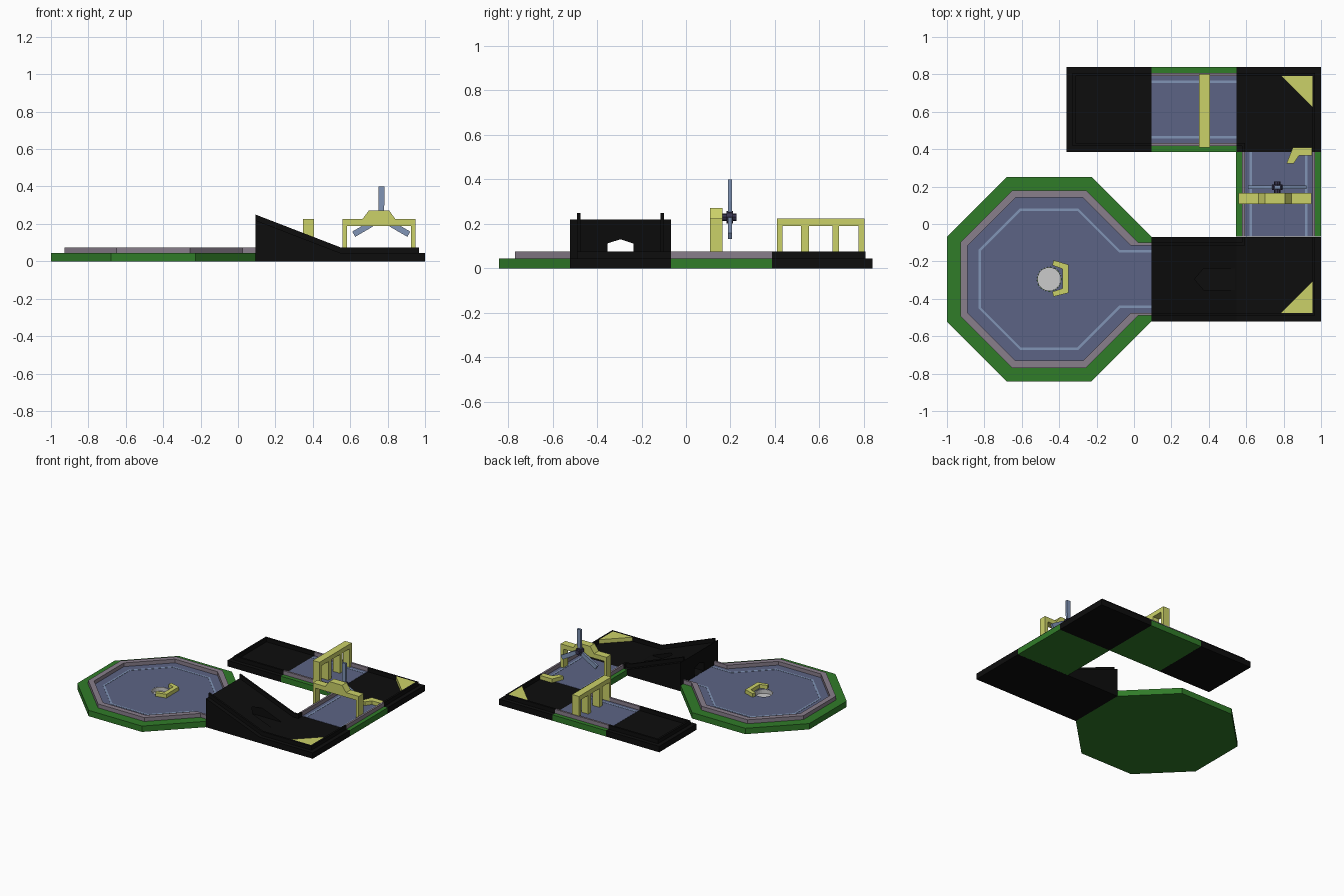
import bpy, bmesh, math

if "Cube" in bpy.data.objects:
    bpy.data.objects.remove(bpy.data.objects["Cube"])

def mat(name, r, g, b):
    m = bpy.data.materials.new(name)
    m.diffuse_color = (r, g, b, 1)
    m.use_nodes = True
    m.node_tree.nodes["Principled BSDF"].inputs["Base Color"].default_value = m.diffuse_color
    return m

GREEN = mat("green", .03, .20, .022)
BLUE = mat("floor_blue", .107, .127, .235)
STRIPE = mat("stripe_blue", .22, .30, .47)
WALL = mat("wall_grey", .25, .21, .26)
YELLOW = mat("yellow", .60, .64, .14)
BLACK = mat("black", .004, .004, .004)
DARK = mat("hub_dark", .04, .035, .08)

def prism(name, pts, a, b, m=None, axis='z'):
    """Extrude a 2D outline from a to b along an axis."""
    place = {'z': lambda u, v, w: (u, v, w), 'y': lambda u, v, w: (u, w, v),
             'x': lambda u, v, w: (w, u, v)}[axis]
    bm = bmesh.new()
    lo = [bm.verts.new(place(u, v, a)) for u, v in pts]
    hi = [bm.verts.new(place(u, v, b)) for u, v in pts]
    bm.faces.new(lo)
    bm.faces.new(hi)
    n = len(pts)
    for i in range(n):
        bm.faces.new((lo[i], lo[(i + 1) % n], hi[(i + 1) % n], hi[i]))
    bmesh.ops.recalc_face_normals(bm, faces=bm.faces)
    me = bpy.data.meshes.new(name)
    bm.to_mesh(me)
    bm.free()
    ob = bpy.data.objects.new(name, me)
    bpy.context.collection.objects.link(ob)
    if m:
        me.materials.append(m)
    return ob

def rect(x0, y0, x1, y1):
    return [(x0, y0), (x1, y0), (x1, y1), (x0, y1)]

def circle(cx, cy, r, n):
    return [(cx + r * math.cos(2 * math.pi * i / n), cy + r * math.sin(2 * math.pi * i / n)) for i in range(n)]

def cut(ob, cutter):
    mod = ob.modifiers.new("cut", 'BOOLEAN')
    mod.operation = 'DIFFERENCE'
    mod.solver = 'EXACT'
    mod.object = cutter
    cutter.hide_render = True
    cutter.hide_viewport = True
    cutter.display_type = 'WIRE'

T, H = .4535, .2267              # tile size and half size
CX, CY = -.4535, -.295           # octagon centre
X0, X1, X2, X3 = -.1335, .32, .7733, .0933
YT, YM = .6125, .159             # rows of tiles
WO, WI, SO, SI = .195, .18, .155, .142   # wall and stripe offsets
Z, ZF, ZS, ZW = .045, .0465, .048, .075  # base, floor, stripe, wall tops

# octagon hole area
K = math.tan(math.pi / 8)

def octagon(a):
    return [(CX + p * a, CY + q * a) for p, q in
            [(1, K), (K, 1), (-K, 1), (-1, K), (-1, -K), (-K, -1), (K, -1), (1, -K)]]

def open_band(ao, ho, ai, hi):
    def path(a, h):
        return [(X3, CY + h), (CX + a * (1 + K) - h, CY + h)] + octagon(a)[1:7] + \
               [(CX + a * (1 + K) - h, CY - h), (X3, CY - h)]
    return path(ao, ho) + path(ai, hi)[::-1]

base = prism("octagon_base", octagon(.5465), 0, Z, GREEN)
oc = octagon(.437)
floor = prism("octagon_floor", [(X3, CY + WI)] + oc + [(X3, CY - WI)], Z - .005, ZF, BLUE)
prism("octagon_wall", open_band(.475, WO, .436, WI), Z, ZW, WALL)
prism("octagon_stripe", open_band(.378, SO, .365, SI), Z, ZS, STRIPE)

# sunken cup
cup_cut = prism("cup_cutter", circle(CX, CY, .065, 24), .012, .1)
cut(base, cup_cut)
cut(floor, cup_cut)
cup = prism("cup_liner", circle(CX, CY, .0645, 24), .013, ZF - .001)
cup_cut2 = prism("cup_inner_cutter", circle(CX, CY, .061, 24), .016, .1)
cut(cup, cup_cut2)

# bracket guarding the cup
prism("cup_guard", [(-.43, -.193), (-.35, -.218), (-.35, -.368), (-.43, -.388), (-.437, -.362),
                    (-.383, -.345), (-.383, -.24), (-.437, -.22)], Z, ZW, YELLOW)

# straight lanes
def straight(name, cx, cy, along_x):
    def strip(part, o0, o1, z0, z1, m):
        r = rect(cx - H, cy + o0, cx + H, cy + o1) if along_x else rect(cx + o0, cy - H, cx + o1, cy + H)
        prism(f"{name}_{part}", r, z0, z1, m)
    strip("base", -H, H, 0, Z, GREEN)
    strip("floor", -WI, WI, Z - .005, ZF, BLUE)
    for s, side in ((-1, "low"), (1, "high")):
        strip(f"wall_{side}", s * WI, s * WO, Z, ZW, WALL)
        strip(f"stripe_{side}", s * SI, s * SO, Z, ZS, STRIPE)

straight("windmill_lane", X2, YM, False)
straight("gate_lane", X1, YT, True)

# black corner tiles with deflector wedges
def corner(name, cx, cy, s):
    prism(f"{name}_base", rect(cx - H, cy - H, cx + H, cy + H), 0, Z, BLACK)
    def at(pts):
        return [(cx + u, cy + s * v) for u, v in pts]
    prism(f"{name}_wall", at([(-H, WO), (WO, WO), (WO, -H), (WI, -H), (WI, WI), (-H, WI)]), Z, ZW, BLACK)
    prism(f"{name}_inner_wall", at([(-H, -WO), (-WO, -WO), (-WO, -H), (-WI, -H), (-WI, -WI), (-H, -WI)]), Z, ZW, BLACK)
    prism(f"{name}_wedge", at([(.013, WI), (WI, WI), (WI, .013)]), Z, ZW, YELLOW)

corner("front_corner", X2, CY, -1)
corner("back_corner", X2, YT, 1)

# black start tile
prism("start_base", rect(X0 - H, YT - H, X0 + H, YT + H), 0, Z, BLACK)
e = X0 + H
prism("start_wall", [(e, YT + WO), (X0 - WO, YT + WO), (X0 - WO, YT - WO), (e, YT - WO), (e, YT - WI),
                     (X0 - WI, YT - WI), (X0 - WI, YT + WI), (e, YT + WI)], Z, ZW, BLACK)

# black ramp with tunnel
xr = X1 + H
ramp = prism("ramp", [(X3, 0), (xr, 0), (xr, Z), (X3, .22)], CY - H, CY + H, BLACK, 'y')
tunnel = prism("tunnel_cutter", [(CY - .058, .048), (CY + .058, .048), (CY + .058, .112), (CY, .131),
                                 (CY - .058, .112)], X3 - .1, xr + .1, None, 'x')
cut(ramp, tunnel)
for s, side in ((-1, "front"), (1, "back")):
    prism(f"ramp_wall_{side}", [(X3, .22), (xr, Z), (xr, ZW), (X3, .25)],
          CY + s * WI, CY + s * WO, BLACK, 'y')

# windmill arch
prism("windmill_arch", [(.56, Z), (.582, Z), (.582, .19), (.925, .19), (.925, Z), (.95, Z), (.95, .225),
                        (.842, .225), (.808, .272), (.70, .272), (.665, .225), (.56, .225)],
      .108, .165, YELLOW, 'y')

# windmill hub and blades
HX, HZ = .766, .23
prism("hub_axle", circle(HX, HZ, .017, 8), .16, .226, DARK, 'y')
prism("hub", circle(HX, HZ, .028, 8), .183, .211, DARK, 'y')
for i in range(3):
    t = math.radians(90 + 120 * i)
    c, s = math.cos(t), math.sin(t)
    pts = [(HX + r * c - w * s, HZ + r * s + w * c) for r, w in
           [(.02, -.012), (.07, -.016), (.17, -.016), (.17, .016), (.07, .016), (.02, .012)]]
    prism(f"blade_{i + 1}", pts, .188, .206, STRIPE, 'y')

# gate with three openings
gate = [(.41, .225), (.41, Z)]
for a, b in ((.433, .518), (.554, .658), (.689, .775)):
    gate += [(a, Z), (a, .19), (b, .19), (b, Z)]
gate += [(.802, Z), (.802, .225)]
prism("three_way_gate", gate, .348, .405, YELLOW, 'x')

# small bent deflector
prism("bent_deflector", [(.85, .41), (.952, .41), (.952, .366), (.882, .366), (.853, .323), (.815, .323)],
      Z, ZW, YELLOW)
